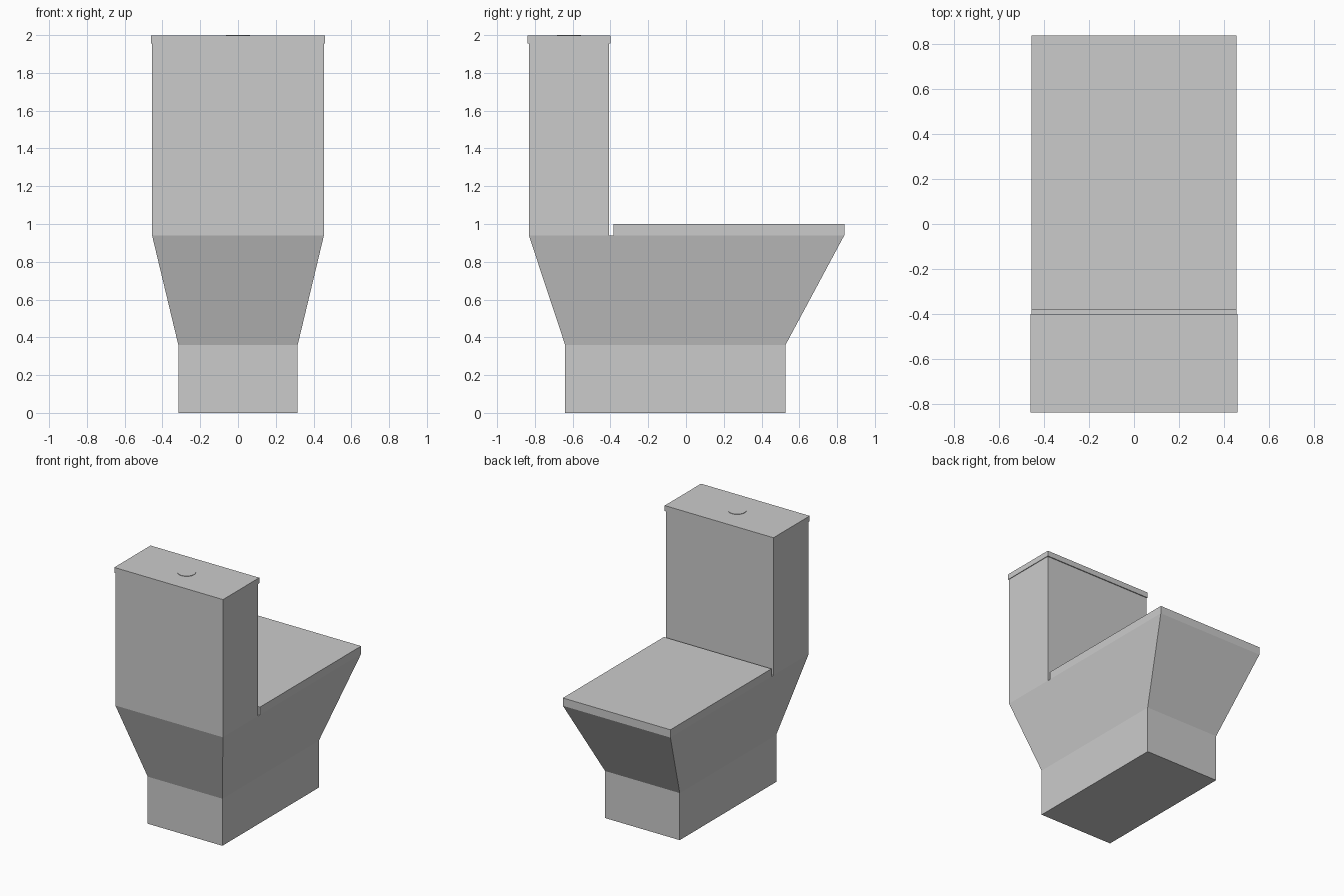
import bpy, bmesh
from mathutils import Vector

if "Cube" in bpy.data.objects:
    bpy.data.objects.remove(bpy.data.objects["Cube"])


def new_object(name, bm):
    bmesh.ops.recalc_face_normals(bm, faces=bm.faces[:])
    mesh = bpy.data.meshes.new(name)
    bm.to_mesh(mesh)
    bm.free()
    obj = bpy.data.objects.new(name, mesh)
    bpy.context.collection.objects.link(obj)
    return obj


def add_box(bm, half_x, y0, y1, z0, z1):
    verts = bmesh.ops.create_cube(bm, size=1)["verts"]
    for v in verts:
        v.co = Vector((v.co.x * 2 * half_x,
                       y0 + (v.co.y + 0.5) * (y1 - y0),
                       z0 + (v.co.z + 0.5) * (z1 - z0)))


def extrude_up(bm, face, z):
    """Extrude a horizontal face straight up to z and return the new cap."""
    cap = bmesh.ops.extrude_discrete_faces(bm, faces=[face])["faces"][0]
    for v in cap.verts:
        v.co.z = z
    return cap


HALF_X, BACK, FRONT = 0.455, -0.832, 0.838
TANK_EDGE, SEAT_EDGE = -0.407, -0.383
RIM_Z, TANK_Z, LID_Z = 0.94, 1.955, 1.997

# Foot block
bm = bmesh.new()
add_box(bm, 0.316, -0.64, 0.527, 0, 0.36)
top = max(bm.faces, key=lambda f: f.calc_center_median().z)

# Bowl flaring outwards from the foot
top = extrude_up(bm, top, RIM_Z)
for v in top.verts:
    v.co.x = HALF_X if v.co.x > 0 else -HALF_X
    v.co.y = FRONT if v.co.y > 0 else BACK

# Split the rim into tank footprint, narrow gap and seat footprint
for y in (TANK_EDGE, SEAT_EDGE):
    faces = [f for f in bm.faces if all(abs(v.co.z - RIM_Z) < 1e-5 for v in f.verts)]
    geom = set(faces)
    for f in faces:
        geom.update(f.edges)
        geom.update(f.verts)
    bmesh.ops.bisect_plane(bm, geom=list(geom), plane_co=(0, y, 0), plane_no=(0, 1, 0))

# Raise the tank and the closed seat
rim = [f for f in bm.faces if all(abs(v.co.z - RIM_Z) < 1e-5 for v in f.verts)]
rim.sort(key=lambda f: f.calc_center_median().y)
extrude_up(bm, rim[0], TANK_Z)
extrude_up(bm, rim[-1], 1.0)
new_object("toilet_body", bm)

# Overhanging tank lid
bm = bmesh.new()
add_box(bm, 0.46, -0.838, -0.4, TANK_Z, LID_Z)
new_object("tank_lid", bm)

# Round flush button, barely proud of the lid
bpy.ops.mesh.primitive_cylinder_add(vertices=32, radius=0.063, depth=2.0 - LID_Z,
                                    location=(0, -0.62, (2.0 + LID_Z) / 2))
bpy.context.object.name = "flush_button"
